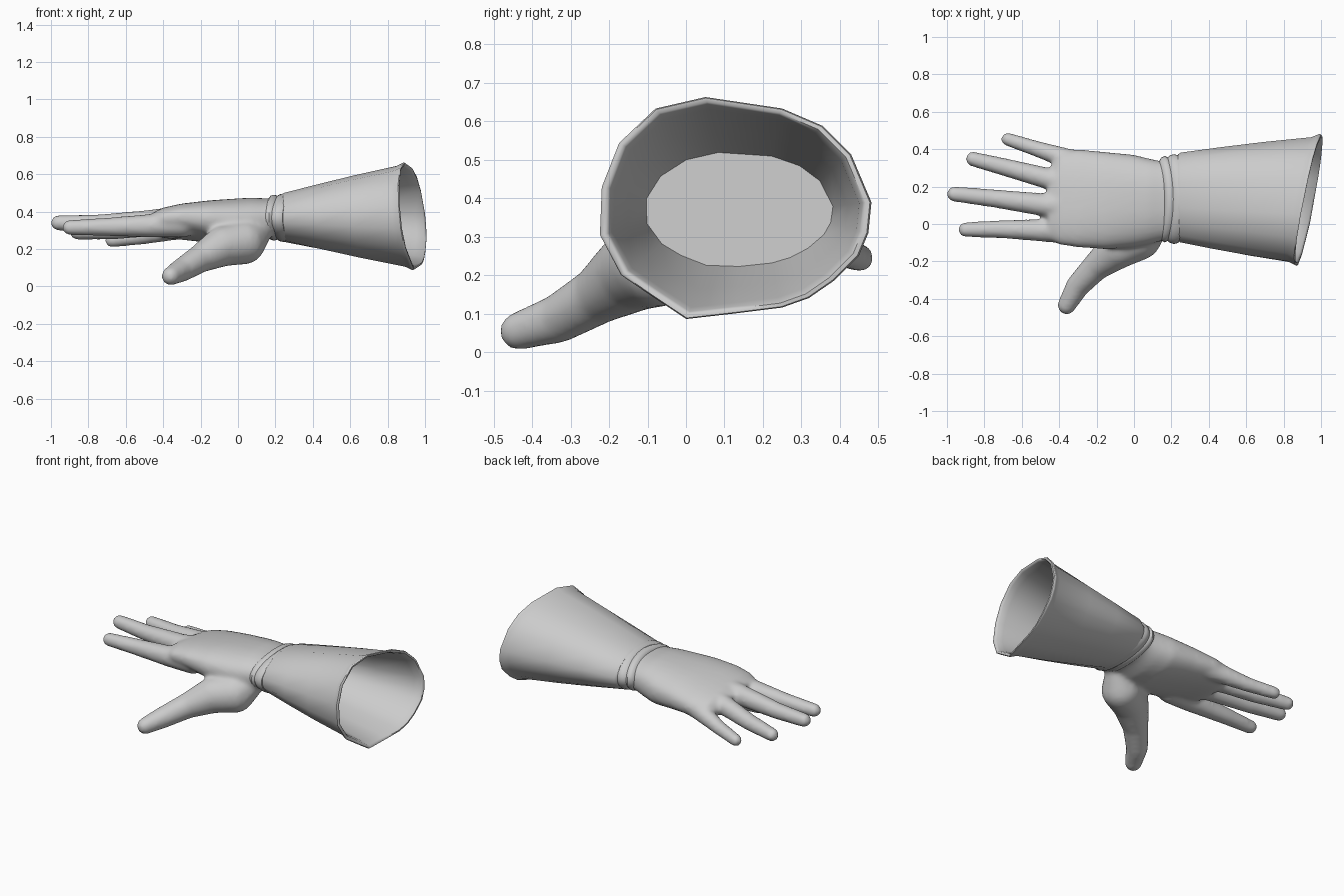
import bpy, bmesh, math
from mathutils import Vector


def finish(name, bm, angle=50):
    bmesh.ops.recalc_face_normals(bm, faces=bm.faces)
    me = bpy.data.meshes.new(name)
    bm.to_mesh(me)
    bm.free()
    ob = bpy.data.objects.new(name, me)
    bpy.context.collection.objects.link(ob)
    bpy.ops.object.select_all(action='DESELECT')
    ob.select_set(True)
    bpy.context.view_layer.objects.active = ob
    bpy.ops.object.shade_smooth_by_angle(angle=math.radians(angle))
    return ob


def loft(bm, rings, caps=(True, True)):
    vs = [[bm.verts.new(p) for p in r] for r in rings]
    n = len(vs[0])
    for a, b in zip(vs, vs[1:]):
        for i in range(n):
            j = (i + 1) % n
            bm.faces.new((a[i], a[j], b[j], b[i]))
    if caps[0]:
        bm.faces.new(vs[0][::-1])
    if caps[1]:
        bm.faces.new(vs[-1])


def limb(bm, path, steps=12):
    """Tapered round limb: overlapping spheres along (x, y, z, radius) points."""
    for a, b in zip(path, path[1:]):
        for k in range(steps + 1):
            p = Vector(a).lerp(Vector(b), k / steps)
            r = bmesh.ops.create_uvsphere(bm, u_segments=16, v_segments=10, radius=p[3])
            bmesh.ops.translate(bm, verts=r['verts'], vec=p.xyz)


def section(x, y0, y1, z0, z1, tilt, n=32, e=0.85):
    """Rounded hand cross-section, tilted down toward the little finger."""
    pts = []
    for i in range(n):
        a = 2 * math.pi * i / n
        c, s = math.cos(a), math.sin(a)
        dy = (y1 - y0) / 2 * math.copysign(abs(c) ** e, c)
        dz = (z1 - z0) / 2 * math.copysign(abs(s) ** e, s)
        pts.append((x, (y0 + y1) / 2 + dy, (z0 + z1) / 2 + dz - tilt * dy))
    return pts


# Hand: palm loft plus fingers and thumb, fused into one skin
bm = bmesh.new()
palm = [(0.27, -0.07, 0.34, 0.265, 0.475, 0), (0.15, -0.09, 0.335, 0.25, 0.47, 0),
        (0.08, -0.11, 0.35, 0.225, 0.475, 0), (0.0, -0.125, 0.37, 0.215, 0.47, 0.02),
        (-0.15, -0.135, 0.385, 0.235, 0.458, 0.06), (-0.3, -0.125, 0.4, 0.255, 0.437, 0.1),
        (-0.4, -0.11, 0.385, 0.265, 0.415, 0.1), (-0.46, -0.08, 0.28, 0.285, 0.39, 0.08)]
loft(bm, [section(*p) for p in palm])
digits = [
    # index, middle, ring, little
    [(-0.9, -0.03, 0.315, 0.041), (-0.7, -0.028, 0.318, 0.05), (-0.45, -0.035, 0.325, 0.064),
     (-0.3, -0.03, 0.34, 0.08)],
    [(-0.96, 0.16, 0.34, 0.042), (-0.75, 0.137, 0.335, 0.05), (-0.46, 0.1, 0.347, 0.064),
     (-0.3, 0.1, 0.35, 0.082)],
    [(-0.86, 0.347, 0.29, 0.041), (-0.66, 0.296, 0.3, 0.05), (-0.43, 0.235, 0.33, 0.06),
     (-0.28, 0.2, 0.345, 0.08)],
    [(-0.675, 0.453, 0.245, 0.037), (-0.52, 0.402, 0.265, 0.043), (-0.36, 0.35, 0.3, 0.056),
     (-0.2, 0.3, 0.33, 0.07)],
    # thumb and its fleshy base
    [(-0.36, -0.435, 0.055, 0.05), (-0.3, -0.33, 0.088, 0.064), (-0.2, -0.225, 0.15, 0.076),
     (-0.08, -0.13, 0.215, 0.108), (0.03, -0.075, 0.235, 0.118), (0.11, -0.01, 0.3, 0.075)]]
for d in digits:
    limb(bm, d)
hand = finish("hand", bm)
rm = hand.modifiers.new("skin", 'REMESH')
rm.mode = 'VOXEL'
rm.voxel_size = 0.012
rm.use_smooth_shade = True
sm = hand.modifiers.new("soften", 'SMOOTH')
sm.factor = 0.5
sm.iterations = 10

# Wrist fold: two soft rolls that dip toward the thumb side
bm = bmesh.new()
rings = []
for x, ry, rz in [(0.15, 0.195, 0.1), (0.165, 0.222, 0.118), (0.185, 0.231, 0.123),
                  (0.2, 0.223, 0.117), (0.212, 0.234, 0.125), (0.235, 0.24, 0.13),
                  (0.258, 0.234, 0.127), (0.27, 0.2, 0.105)]:
    ring = []
    for i in range(40):
        a = 2 * math.pi * i / 40
        ring.append((x - 0.03 * abs(math.cos(a)) ** 2 + 0.01, 0.133 + ry * math.cos(a),
                     0.367 + rz * math.sin(a)))
    rings.append(ring)
loft(bm, rings)
finish("wrist_fold", bm)

# Gauntlet cuff: faceted flaring sleeve with a rolled rim, hollow inside
rim = [(0.05, 0.665), (0.25, 0.635), (0.355, 0.59), (0.43, 0.515), (0.483, 0.39),
       (0.475, 0.31), (0.45, 0.25), (0.385, 0.185), (0.32, 0.14), (0.25, 0.115),
       (0.13, 0.1), (0.0, 0.085), (-0.09, 0.145), (-0.17, 0.2), (-0.225, 0.305),
       (-0.22, 0.43), (-0.175, 0.545), (-0.08, 0.635)]


def cuff_ring(t, s):
    """Ring at fraction t from wrist to rim, scaled by s about the sleeve axis."""
    pts = []
    for y, z in rim:
        a = math.atan2((z - 0.375) / 0.285, (y - 0.13) / 0.352)
        wrist = Vector((0.235, 0.14 + 0.24 * math.cos(a), 0.37 + 0.13 * math.sin(a)))
        edge = Vector((0.912 + 0.186 * y - 0.1 * (z - 0.37), y, z))
        p = wrist.lerp(edge, t)
        pts.append((p.x, 0.135 + (p.y - 0.135) * s, 0.372 + (p.z - 0.372) * s))
    return pts


bm = bmesh.new()
profile = [(0, 0.88), (0, 0.97), (0.02, 1.0), (0.3, 1.0), (0.6, 0.99), (0.93, 0.965),
           (0.975, 0.99), (0.99, 1.0), (1.0, 0.985), (1.0, 0.95), (0.985, 0.935),
           (0.93, 0.925), (0.6, 0.93), (0.2, 0.93)]
loft(bm, [cuff_ring(t, s) for t, s in profile], caps=(False, True))
finish("cuff", bm, 60)
